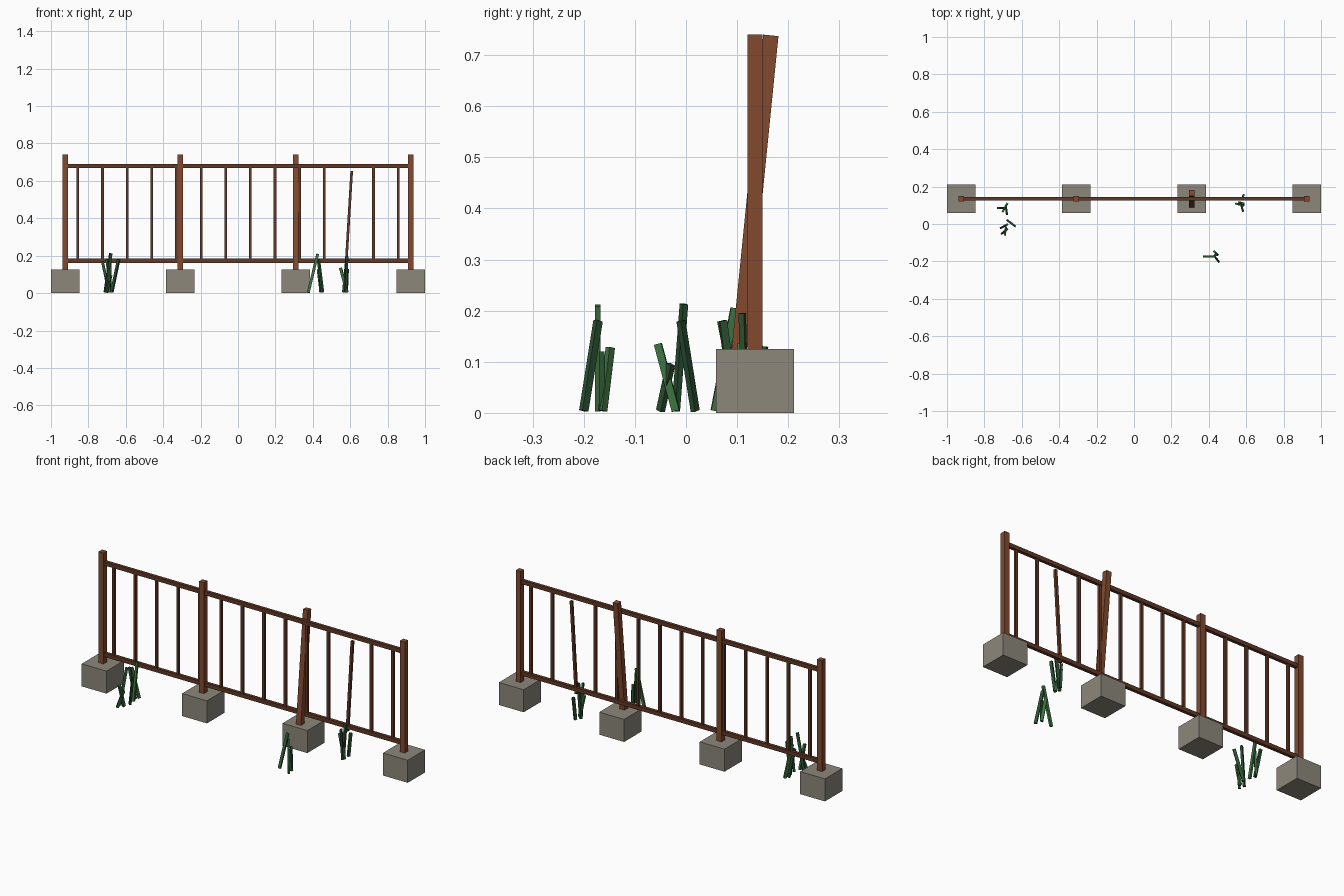
import bpy
from mathutils import Vector

cube = bpy.data.objects.get("Cube")
if cube:
    bpy.data.objects.remove(cube, do_unlink=True)


def material(name, *rgb):
    linear = [((c / 255 + 0.055) / 1.055) ** 2.4 for c in rgb] + [1.0]
    mat = bpy.data.materials.new(name)
    mat.use_nodes = True
    mat.diffuse_color = linear
    mat.node_tree.nodes["Principled BSDF"].inputs["Base Color"].default_value = linear
    return mat


concrete = material("concrete", 140, 135, 123)
post_wood = material("post wood", 130, 74, 47)
rail_wood = material("rail wood", 98, 56, 38)
light_green = material("light green", 62, 115, 65)
dark_green = material("dark green", 42, 82, 50)


def box(name, centre, size, mat, rotation=(0, 0, 0)):
    bpy.ops.mesh.primitive_cube_add(size=1, location=centre, rotation=rotation)
    obj = bpy.context.object
    obj.name = name
    obj.scale = size
    obj.data.materials.append(mat)
    return obj


FENCE_Y = 0.135

# Footings and posts; the third post leans backward
for i in range(4):
    x = -0.924 + i * 0.616
    box("footing", (x, FENCE_Y, 0.0625), (0.152, 0.152, 0.125), concrete)
    lean = -0.1 if i == 2 else 0
    box("post", (x, FENCE_Y, 0.43), (0.03, 0.03, 0.62), post_wood, (lean, 0, 0))

# Long rails
for name, z in (("lower_rail", 0.173), ("upper_rail", 0.68)):
    box(name, (0, FENCE_Y, z), (1.848, 0.018, 0.022), rail_wood)

# Balusters; one has slipped loose and tilts sideways
for i in range(14):
    x = -0.856 + i * 0.1317
    if i == 11:
        box("loose_baluster", (x, FENCE_Y, 0.4), (0.014, 0.014, 0.507), rail_wood, (0, 0.06, 0))
    else:
        box("baluster", (x, FENCE_Y, 0.427), (0.014, 0.014, 0.507), rail_wood)


# Grass blades: foot, tip and colour
def blade(foot, tip, mat):
    a, b = Vector((*foot, 0.004)), Vector(tip)
    turn = (b - a).to_track_quat('Z', 'Y').to_euler()
    box("grass_blade", (a + b) / 2, (0.011, 0.015, (b - a).length), mat, turn)


# Front right tuft
blade((0.452, -0.2), (0.43, -0.172, 0.18), dark_green)
blade((0.376, -0.173), (0.426, -0.173, 0.21), light_green)
blade((0.442, -0.165), (0.438, -0.165, 0.12), dark_green)
blade((0.445, -0.163), (0.43, -0.148, 0.128), light_green)
# Left tuft
blade((-0.685, -0.02), (-0.69, -0.055, 0.135), light_green)
blade((-0.705, -0.05), (-0.68, -0.03, 0.095), dark_green)
blade((-0.675, 0.018), (-0.638, -0.01, 0.18), dark_green)
blade((-0.71, -0.02), (-0.68, -0.004, 0.213), dark_green)
# Left tuft beside the fence
blade((-0.68, 0.056), (-0.685, 0.095, 0.205), light_green)
blade((-0.69, 0.085), (-0.725, 0.085, 0.17), dark_green)
blade((-0.68, 0.105), (-0.7, 0.07, 0.18), light_green)
# Right tuft beside the fence
blade((0.583, 0.1), (0.548, 0.108, 0.135), light_green)
blade((0.565, 0.115), (0.583, 0.11, 0.195), dark_green)
blade((0.58, 0.14), (0.585, 0.152, 0.13), dark_green)
blade((0.575, 0.095), (0.582, 0.072, 0.18), dark_green)
